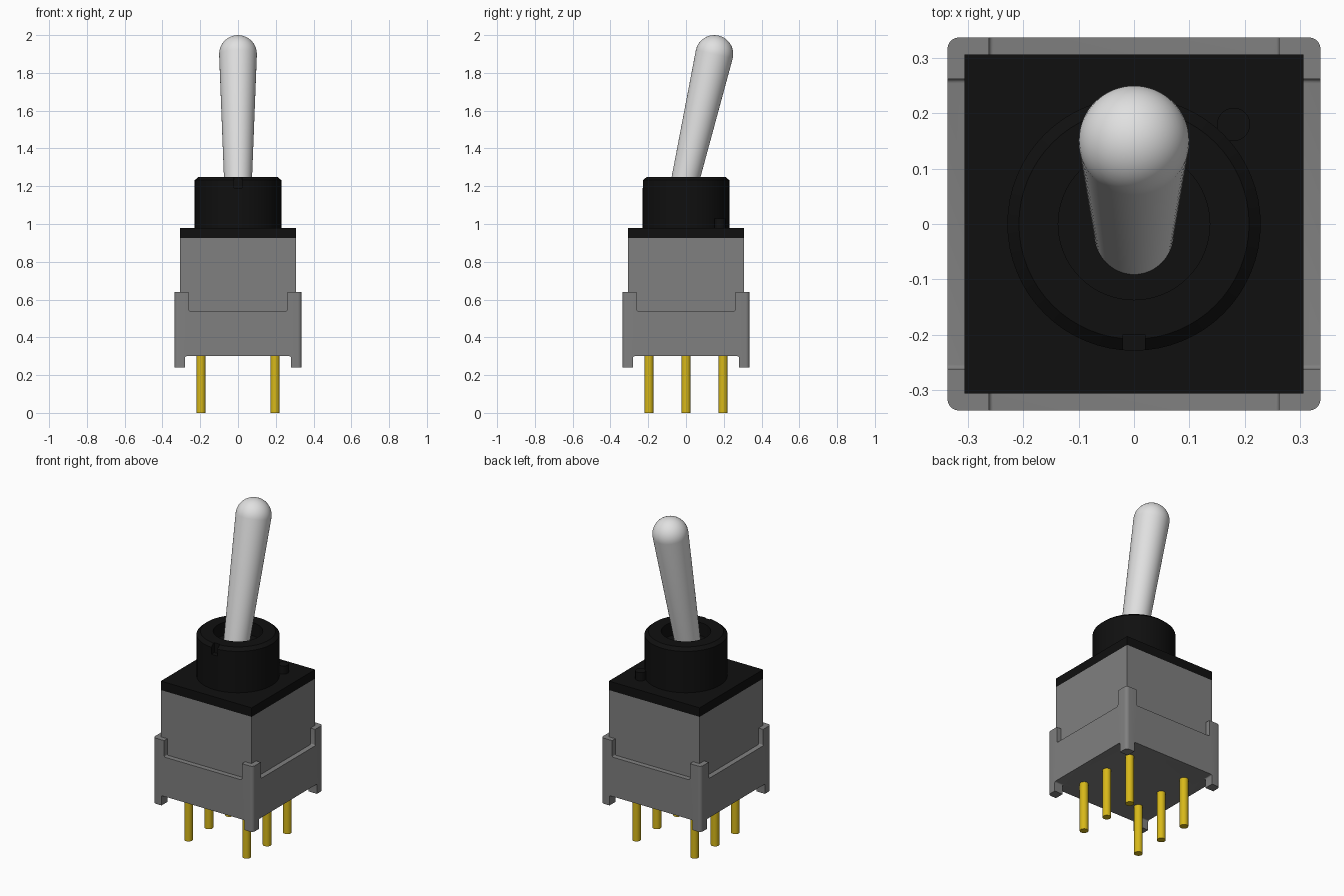
import bpy, bmesh, math
from mathutils import Matrix, Vector

cube = bpy.data.objects.get("Cube")
if cube:
    bpy.data.objects.remove(cube, do_unlink=True)


def material(name, rgb, rough=0.5):
    m = bpy.data.materials.new(name)
    m.use_nodes = True
    m.diffuse_color = (*rgb, 1)
    bsdf = m.node_tree.nodes["Principled BSDF"]
    bsdf.inputs["Base Color"].default_value = (*rgb, 1)
    bsdf.inputs["Roughness"].default_value = rough
    return m


GREY = material("housing grey", (0.216, 0.216, 0.216))
BLACK = material("matte black", (0.005, 0.005, 0.005))
WHITE = material("lever white", (0.75, 0.75, 0.75))
GOLD = material("pin gold", (0.68, 0.48, 0.01))


def finish(name, bm, mat, smooth=False):
    """Turn a bmesh into a named object with one material."""
    bmesh.ops.recalc_face_normals(bm, faces=bm.faces)
    me = bpy.data.meshes.new(name)
    bm.to_mesh(me)
    bm.free()
    me.materials.append(mat)
    ob = bpy.data.objects.new(name, me)
    bpy.context.collection.objects.link(ob)
    if smooth:
        shade(ob)
    return ob


def select(ob):
    bpy.ops.object.select_all(action='DESELECT')
    ob.select_set(True)
    bpy.context.view_layer.objects.active = ob


def shade(ob):
    select(ob)
    bpy.ops.object.shade_smooth_by_angle(angle=math.radians(30))


def box(name, lo, hi, mat, round_vertical=0, round_all=0):
    lo, hi = Vector(lo), Vector(hi)
    bm = bmesh.new()
    bmesh.ops.create_cube(bm, size=1, matrix=Matrix.Translation((lo + hi) / 2)
                          @ Matrix.Diagonal((*(hi - lo), 1)))
    radius = round_vertical or round_all
    if radius:
        edges = [e for e in bm.edges if round_all or
                 abs(e.verts[0].co.z - e.verts[1].co.z) > 1e-4]
        bmesh.ops.bevel(bm, geom=edges, offset=radius, segments=5,
                        profile=0.5, affect='EDGES')
    return finish(name, bm, mat)


def lathe(name, profile, mat, steps=64):
    """Spin an (r, z) profile, starting and ending on the axis, around z."""
    bm = bmesh.new()
    verts = [bm.verts.new((r, 0, z)) for r, z in profile]
    edges = [bm.edges.new(p) for p in zip(verts, verts[1:])]
    bmesh.ops.spin(bm, geom=verts + edges, cent=(0, 0, 0), axis=(0, 0, 1),
                   angle=math.tau, steps=steps)
    bmesh.ops.remove_doubles(bm, verts=bm.verts, dist=1e-5)
    return finish(name, bm, mat, True)


def cut(ob, cutter):
    mod = ob.modifiers.new("cut", 'BOOLEAN')
    mod.operation, mod.solver, mod.object = 'DIFFERENCE', 'EXACT', cutter
    select(ob)
    bpy.ops.object.modifier_apply(modifier=mod.name)
    bpy.data.objects.remove(cutter, do_unlink=True)


# Lower skirt: rounded square, notched so corner posts and feet remain
S = 0.337
skirt = box("base_skirt", (-S, -S, 0.24), (S, S, 0.64), GREY, round_vertical=0.02)
for half, z0, z1 in ((0.262, 0.54, 0.9), (0.28, 0.0, 0.30)):
    cut(skirt, box("cutter", (-half, -1, z0), (half, 1, z1), GREY, round_all=0.008))
    cut(skirt, box("cutter", (-1, -half, z0), (1, half, z1), GREY, round_all=0.008))
shade(skirt)

# Upper housing and black cover plate
B = 0.306
box("housing", (-B, -B, 0.32), (B, B, 0.925), GREY)
box("cover_plate", (-B, -B, 0.925), (B, B, 0.98), BLACK)

# Bushing with chamfered rim, round well and a key notch at the front
bushing = lathe("bushing", [(0, 0.97), (0.229, 0.97), (0.229, 1.232), (0.208, 1.25),
                            (0.137, 1.25), (0.137, 1.17), (0, 1.17)], BLACK)
cut(bushing, box("cutter", (-0.02, -0.3, 1.19), (0.02, -0.2, 1.3), BLACK))
shade(bushing)

# Small locating peg on the plate
peg = lathe("locating_peg", [(0, 0.97), (0.03, 0.97), (0.03, 1.03), (0, 1.03)],
            BLACK, 24)
peg.location = (0.18, 0.18, 0)

# Tapered lever with a ball end, tilted to the back
R, top = 0.1, 0.667
dome = [(R * math.cos(math.radians(a)), top + R * math.sin(math.radians(a)))
        for a in range(0, 90, 9)]
lever = lathe("lever", [(0, -0.12), (0.07, -0.12)] + dome + [(0, top + R)], WHITE)
lever.location = (0, 0, 1.25)
lever.rotation_euler = (math.radians(-13), 0, 0)

# Six contact pins in two rows
for x in (-0.196, 0.196):
    for i, y in enumerate((-0.196, 0, 0.196)):
        side = "left" if x > 0 else "right"
        pin = lathe(f"pin_{side}_{i + 1}",
                    [(0, 0), (0.024, 0), (0.024, 0.31), (0, 0.31)], GOLD, 24)
        pin.location = (x, y, 0)
